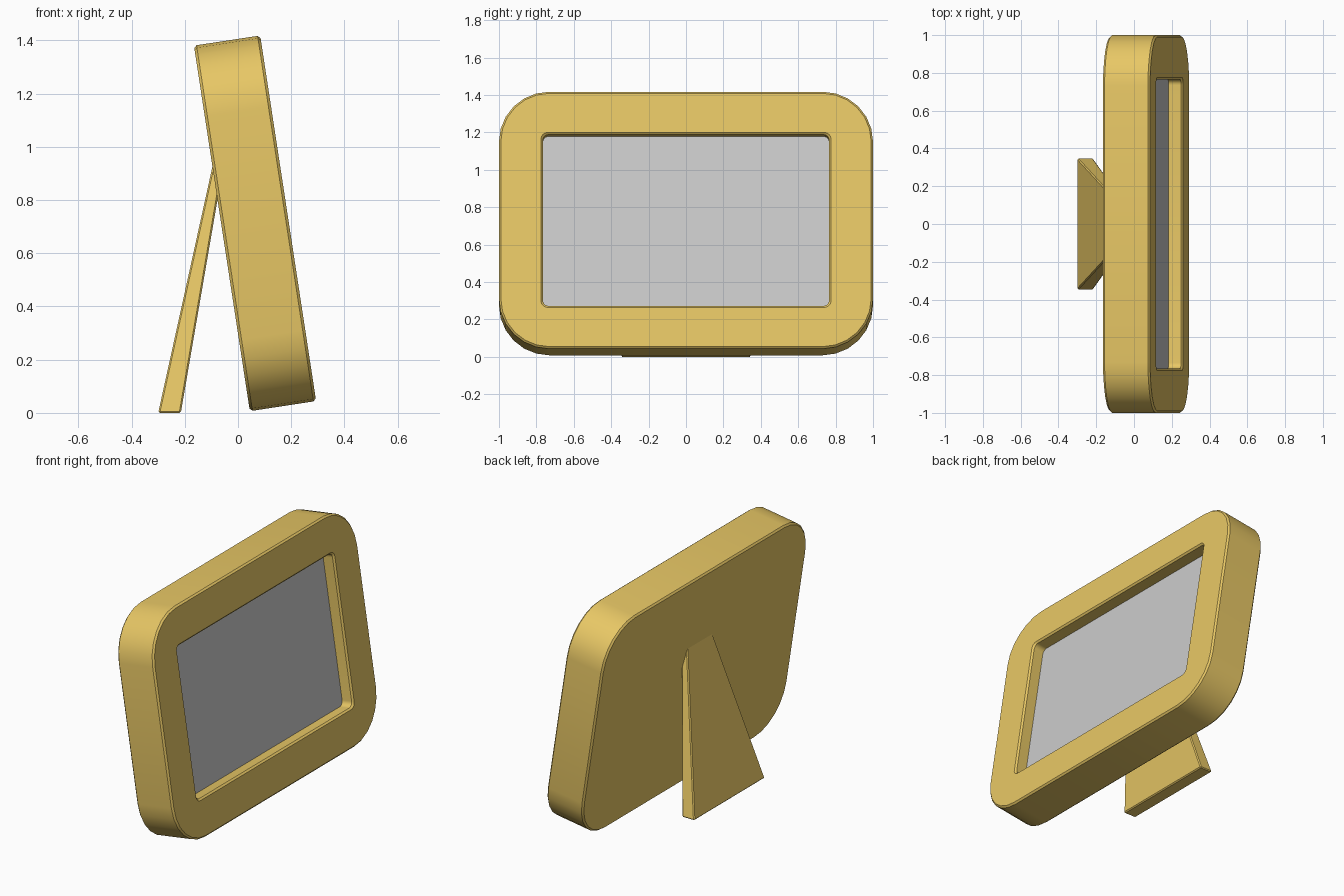
import bpy, bmesh
from math import pi, cos, sin, radians

if "Cube" in bpy.data.objects:
    bpy.data.objects.remove(bpy.data.objects["Cube"])

gold = bpy.data.materials.new("gold")
gold.diffuse_color = (0.8, 0.57, 0.13, 1)
gold.use_nodes = True
gold.node_tree.nodes["Principled BSDF"].inputs["Base Color"].default_value = gold.diffuse_color

TILT = radians(-8.7)
CENTRE = (0.064, 0, 0.7125)
HY, HZ, HD = 1.0, 0.695, 0.126      # frame half width, height, depth
OY, OZ = 0.775, 0.473               # opening half width, height


def rounded_ring(bm, x, hy, hz, r, seg=6):
    """Rounded rectangle in the YZ plane at depth x."""
    verts = []
    for k, (sy, sz) in enumerate([(1, 1), (-1, 1), (-1, -1), (1, -1)]):
        for i in range(seg + 1):
            a = (k + i / seg) * pi / 2
            verts.append(bm.verts.new((x, sy * (hy - r) + r * cos(a),
                                       sz * (hz - r) + r * sin(a))))
    return verts


def finish(bm, name, mat=None):
    bmesh.ops.recalc_face_normals(bm, faces=bm.faces)
    mesh = bpy.data.meshes.new(name)
    bm.to_mesh(mesh)
    bm.free()
    ob = bpy.data.objects.new(name, mesh)
    bpy.context.collection.objects.link(ob)
    if mat:
        mesh.materials.append(mat)
    return ob


def skin(name, sections, mat=None):
    """Skin a row of rounded rings, cap both ends and lean the part back."""
    bm = bmesh.new()
    rings = [rounded_ring(bm, *s) for s in sections]
    n = len(rings[0])
    for a, b in zip(rings, rings[1:]):
        for i in range(n):
            j = (i + 1) % n
            bm.faces.new((a[i], a[j], b[j], b[i]))
    bm.faces.new(rings[0])
    bm.faces.new(rings[-1])
    ob = finish(bm, name, mat)
    ob.location = CENTRE
    ob.rotation_euler = (0, TILT, 0)
    bpy.ops.object.select_all(action='DESELECT')
    ob.select_set(True)
    bpy.context.view_layer.objects.active = ob
    bpy.ops.object.shade_smooth_by_angle(angle=radians(30))
    return ob


# frame: back, rounded rim, front face, recessed opening
B = 0.01
skin("frame", [
    (-HD, HY - B, HZ - B, 0.26),
    (-HD + B, HY, HZ, 0.27),
    (HD - B, HY, HZ, 0.27),
    (HD, HY - B, HZ - B, 0.26),
    (HD, OY, OZ, 0.035),
    (HD - B, OY - B, OZ - B, 0.03),
    (HD - 0.09, OY - B, OZ - B, 0.03),
], gold)

# picture panel at the bottom of the recess
skin("picture_panel", [
    (HD - 0.09, OY - B, OZ - B, 0.03),
    (HD - 0.076, OY - B, OZ - B, 0.03),
])

# tapered rear stand, its top buried in the frame
bm = bmesh.new()
profile = [(-0.30, 0), (-0.215, 0), (-0.06, 0.90), (-0.082, 0.99)]
sides = []
for s in (-1, 1):
    sides.append([bm.verts.new((x, s * (0.347 - 0.24 * z), z)) for x, z in profile])
    bm.faces.new(sides[-1])
for i in range(4):
    j = (i + 1) % 4
    bm.faces.new((sides[0][i], sides[0][j], sides[1][j], sides[1][i]))
stand = finish(bm, "rear_stand", gold)
bev = stand.modifiers.new("edge_bevel", 'BEVEL')
bev.width = 0.006
bev.segments = 1
